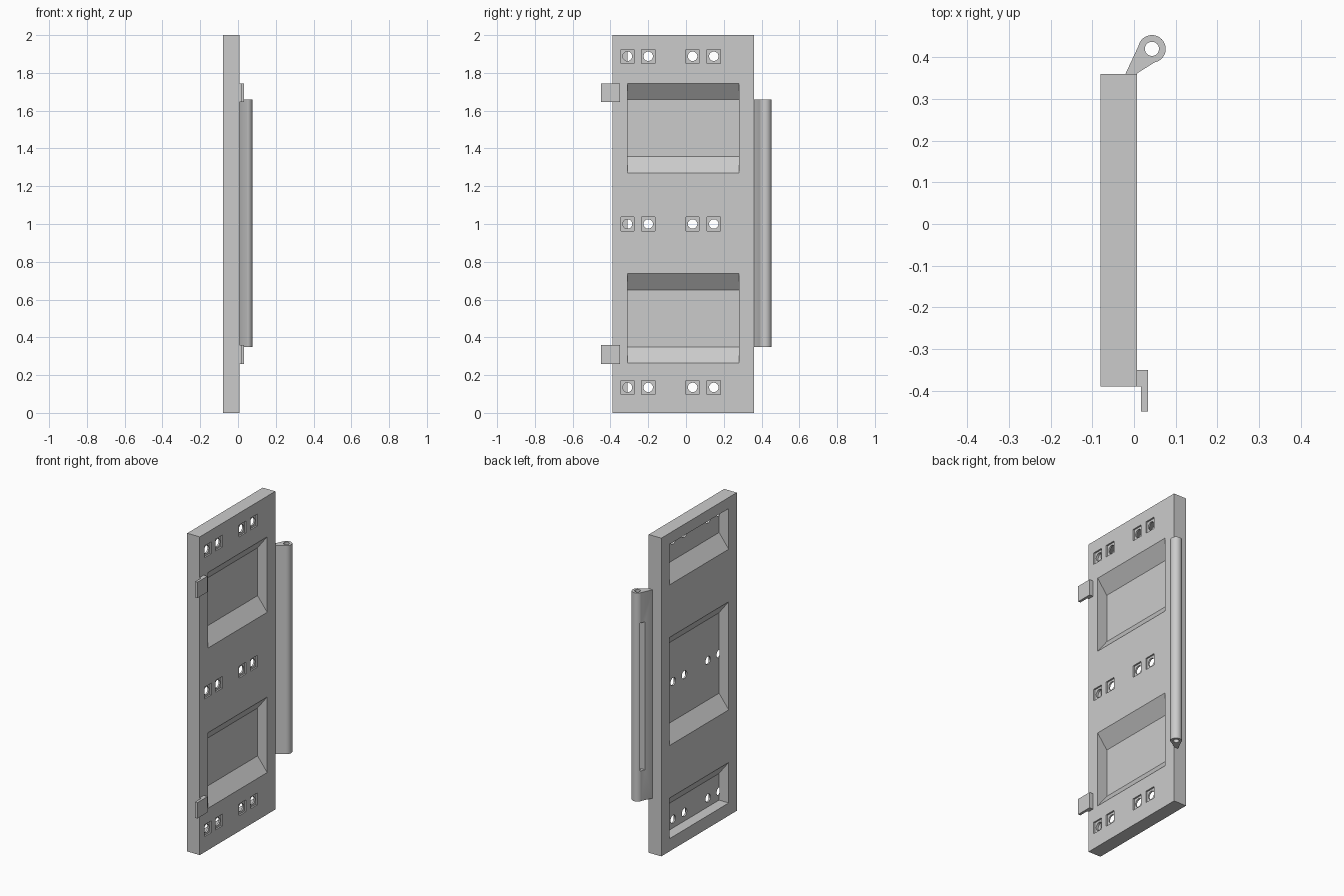
import bpy
import bmesh
from math import cos, sin, pi
from mathutils import Vector

if "Cube" in bpy.data.objects:
    bpy.data.objects.remove(bpy.data.objects["Cube"])

grey = bpy.data.materials.new("light_grey")
grey.use_nodes = True
grey.diffuse_color = (0.6, 0.6, 0.6, 1)
grey.node_tree.nodes["Principled BSDF"].inputs["Base Color"].default_value = grey.diffuse_color


def prisms(name, items):
    """One object from (profile points, extrusion vector) pairs."""
    bm = bmesh.new()
    for points, push in items:
        base = bm.faces.new([bm.verts.new(p) for p in points])
        top = bmesh.ops.extrude_face_region(bm, geom=[base], use_keep_orig=True)
        moved = [v for v in top["geom"] if isinstance(v, bmesh.types.BMVert)]
        bmesh.ops.translate(bm, vec=Vector(push), verts=moved)
    bmesh.ops.recalc_face_normals(bm, faces=bm.faces)
    mesh = bpy.data.meshes.new(name)
    bm.to_mesh(mesh)
    bm.free()
    mesh.materials.append(grey)
    obj = bpy.data.objects.new(name, mesh)
    bpy.context.collection.objects.link(obj)
    return obj


def box(x0, x1, y0, y1, z0, z1):
    return [(x0, y0, z0), (x1, y0, z0), (x1, y1, z0), (x0, y1, z0)], (0, 0, z1 - z0)


def circle(axis, centre, r, n):
    out = []
    for i in range(n):
        a, b = r * cos(2 * pi * i / n), r * sin(2 * pi * i / n)
        out.append(Vector(centre) + Vector((0, a, b) if axis == "x" else (a, b, 0)))
    return out


def boolean(obj, other, operation="DIFFERENCE"):
    mod = obj.modifiers.new(operation.title(), "BOOLEAN")
    mod.operation, mod.solver, mod.object = operation, "EXACT", other
    bpy.context.view_layer.objects.active = obj
    bpy.ops.object.modifier_apply(modifier=mod.name)
    bpy.data.objects.remove(other)


def smooth(obj):
    bpy.ops.object.select_all(action="DESELECT")
    obj.select_set(True)
    bpy.context.view_layer.objects.active = obj
    bpy.ops.object.shade_smooth_by_angle(angle=0.6)


BACK, FACE = -0.08, 0.007
WALL = 0.02
Y0, Y1 = -0.31, 0.28


def pocket(x_open, x_floor, low, high, low_slope, high_slope):
    """Recess with sloped ends, its opening overshooting the panel surface."""
    over = 0.02 if x_open > x_floor else -0.02
    return [(x_open + over, Y0, low), (x_open, Y0, low), (x_floor, Y0, low + low_slope),
            (x_floor, Y0, high - high_slope), (x_open, Y0, high),
            (x_open + over, Y0, high)], (0, Y1 - Y0, 0)


# Main panel with recesses on one side and pockets between them on the other
panel = prisms("panel", [box(BACK, FACE, -0.39, 0.36, 0, 2)])
boolean(panel, prisms("face_recesses", [
    pocket(FACE, BACK + WALL, z, z + 0.475, 0.087, 0.087) for z in (0.263, 1.27)]))
boolean(panel, prisms("back_pockets", [
    pocket(BACK, FACE - WALL, 0.08, 0.335, 0, 0.087),
    pocket(BACK, FACE - WALL, 0.665, 1.345, 0.087, 0.087),
    pocket(BACK, FACE - WALL, 1.675, 1.93, 0.087, 0)]))

# Square countersinks and round bolt holes
bolts = [(y, z) for y in (-0.31, -0.2, 0.035, 0.147) for z in (0.135, 1.0, 1.888)]
boolean(panel, prisms("square_sinks", [
    box(FACE - 0.01, 0.05, y - 0.035, y + 0.035, z - 0.037, z + 0.037) for y, z in bolts]))
boolean(panel, prisms("bolt_holes", [
    (circle("x", (FACE - WALL - 0.004, y, z), 0.025, 32), (0.07, 0, 0)) for y, z in bolts]))
smooth(panel)

# Hinge barrel with its arm, bore and long slot
CX, CY, Z0, Z1 = 0.043, 0.42, 0.35, 1.66
barrel = prisms("hinge_barrel", [(circle("z", (CX, CY, Z0), 0.033, 48), (0, 0, Z1 - Z0))])
arm = prisms("hinge_arm", [([(-0.02, 0.355, Z0), (0.007, 0.355, Z0), (0.007, 0.361, Z0),
                             (0.053, 0.39, Z0), (CX, CY, Z0), (0.013, 0.432, Z0),
                             (-0.02, 0.361, Z0)], (0, 0, Z1 - Z0))])
boolean(barrel, arm, "UNION")
boolean(barrel, prisms("bore", [(circle("z", (CX, CY, 0), 0.017, 32), (0, 0, 2))]))
boolean(barrel, prisms("slot", [box(-0.05, CX, 0.405, 0.437, 0.54, 1.47)]))
smooth(barrel)

# Latch clips with a foot on the panel and a free tongue
for label, z in (("lower", 0.26), ("upper", 1.645)):
    prisms(label + "_clip", [([(FACE - 0.002, -0.35, z), (0.033, -0.35, z), (0.033, -0.45, z),
                               (0.017, -0.45, z), (0.017, -0.39, z), (FACE - 0.002, -0.39, z)],
                              (0, 0, 0.1))])
